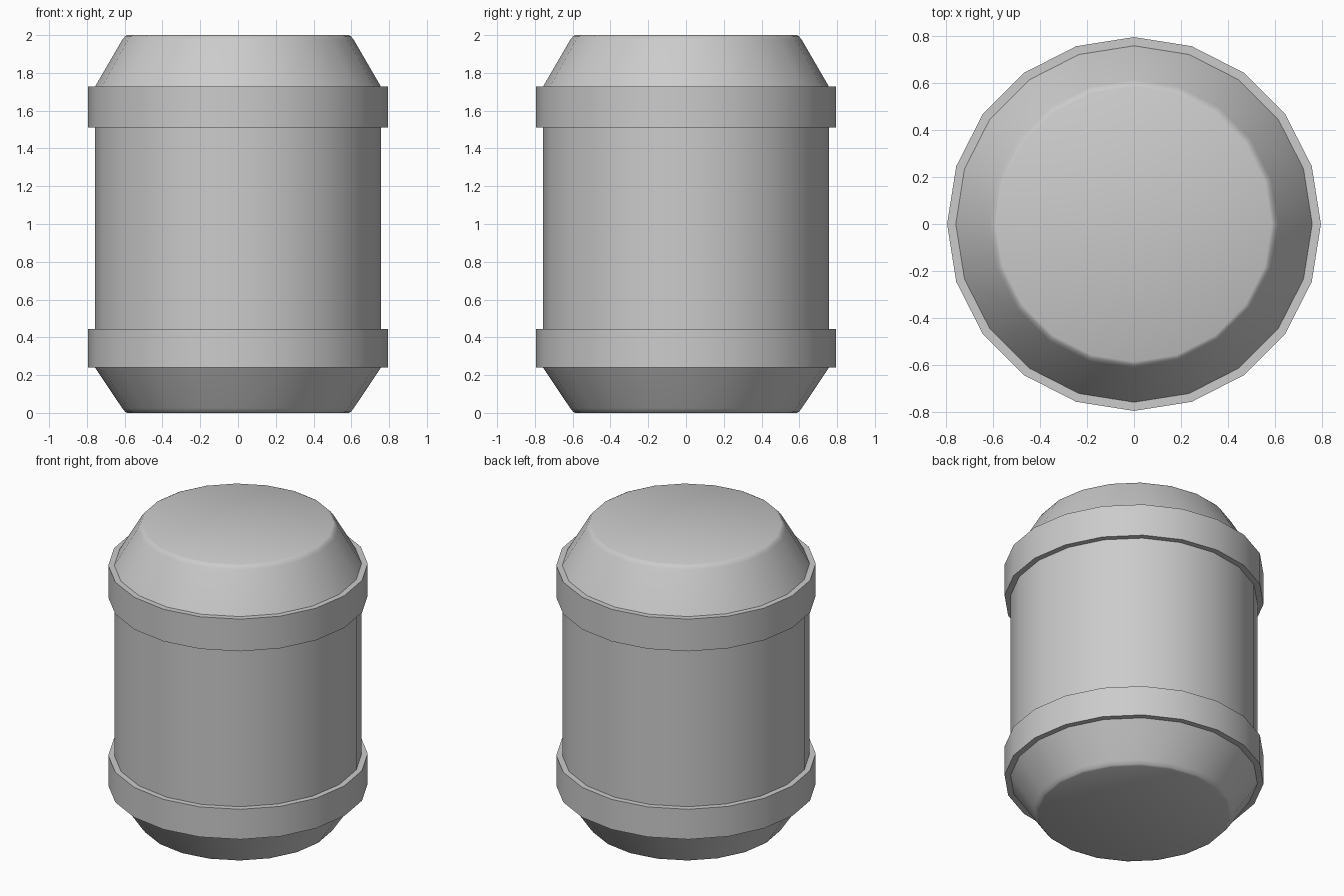
import bpy
import bmesh
from math import cos, sin, pi, radians

if "Cube" in bpy.data.objects:
    bpy.data.objects.remove(bpy.data.objects["Cube"])

SIDES = 20


def lathe(name, profile):
    """Revolve (radius, z) points around z and cap both ends."""
    bm = bmesh.new()
    rings = [[bm.verts.new((r * cos(2 * pi * i / SIDES), r * sin(2 * pi * i / SIDES), z))
              for i in range(SIDES)] for r, z in profile]
    for low, high in zip(rings, rings[1:]):
        for i in range(SIDES):
            j = (i + 1) % SIDES
            bm.faces.new((low[i], low[j], high[j], high[i]))
    bm.faces.new(rings[0][::-1])
    bm.faces.new(rings[-1])
    mesh = bpy.data.meshes.new(name)
    bm.to_mesh(mesh)
    bm.free()
    obj = bpy.data.objects.new(name, mesh)
    bpy.context.collection.objects.link(obj)
    bpy.ops.object.select_all(action='DESELECT')
    obj.select_set(True)
    bpy.context.view_layer.objects.active = obj
    bpy.ops.object.shade_smooth_by_angle(angle=radians(50))
    return obj


BODY, BAND = 0.757, 0.794


def band(z0, z1):
    """Raised hoop extruded out of the barrel wall."""
    return [(BODY, z0), (BAND, z0), (BAND, z1), (BODY, z1)]


# Barrel: softened base rim, lower taper, two hoops, upper taper, top rim
lathe("barrel",
      [(0.585, 0.0), (0.598, 0.006), (0.613, 0.025)]
      + band(0.24, 0.443)
      + band(1.51, 1.727)
      + [(0.613, 1.975), (0.598, 1.994), (0.585, 2.0)])
